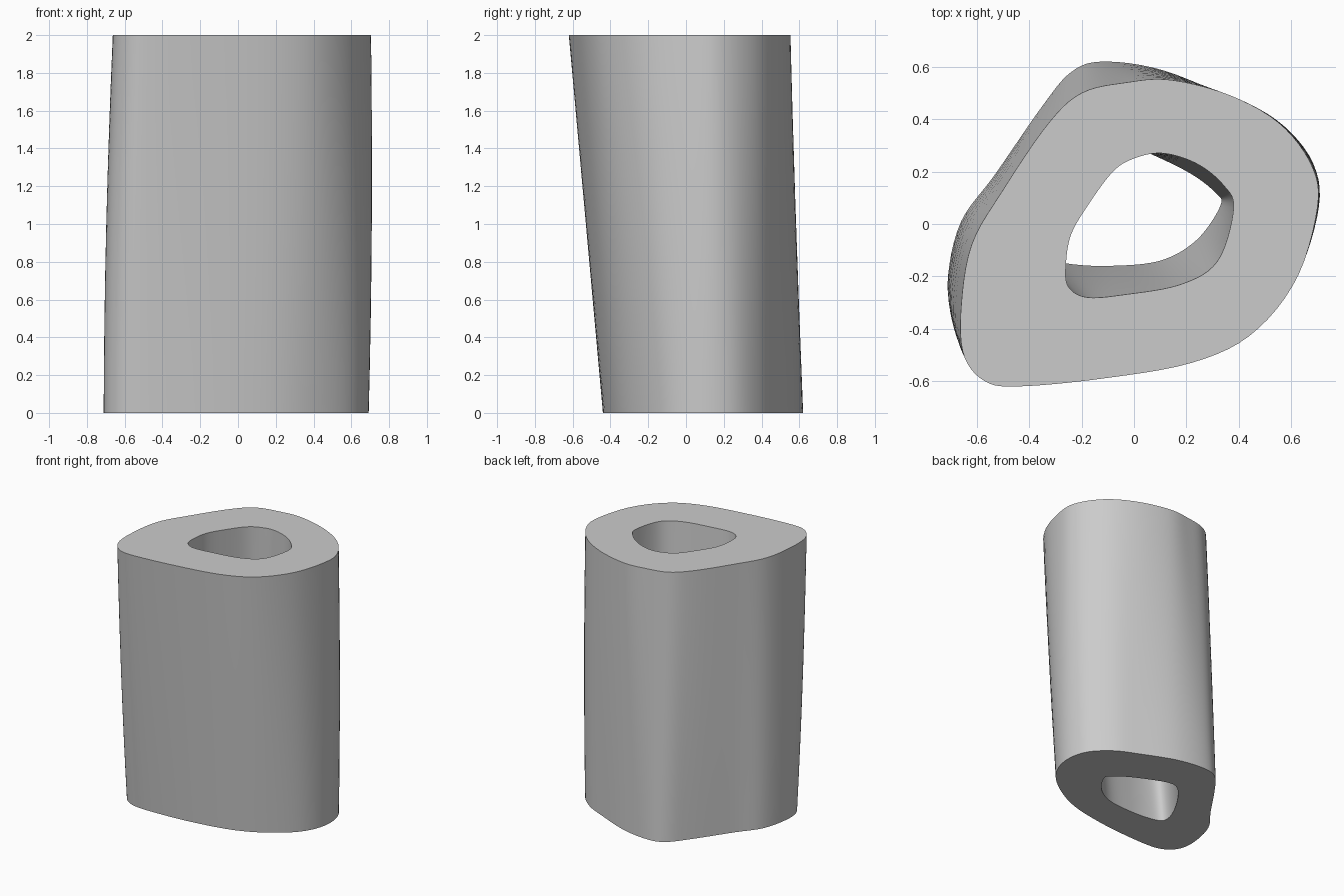
import bpy
import bmesh
import math
from mathutils import Vector

SIDES = 96      # points around each section
LEVELS = 8      # steps up the height
HEIGHT = 2.0

# Matching section outlines in hundredths, counter-clockwise from the left side
OUTER_TOP = [(70, 6), (68, 22), (56, 38), (37, 49), (14, 55), (-3, 54),
             (-20, 50), (-33, 38), (-50, 13), (-62, -8), (-66, -32), (-65, -50),
             (-57, -60), (-44, -62), (-12, -59), (22, -53), (45, -42), (62, -21)]
OUTER_BASE = [(69, 8), (66, 26), (53, 40), (35, 49), (10, 59), (-12, 62),
              (-24, 58), (-35, 45), (-53, 19), (-66, 1), (-71, -20), (-69, -34),
              (-60, -42), (-44, -44), (-10, -42), (22, -36), (45, -25), (62, -10)]
BORE_TOP = [(38, 6), (34, 15), (24, 23), (11, 27), (0, 25), (-8, 20), (-17, 8),
            (-24, -4), (-26, -16), (-25, -24), (-18, -28), (-4, -27), (18, -23), (32, -14)]
BORE_BASE = [(33, 7), (31, 12), (22, 19), (8, 26), (-5, 31), (-13, 30), (-22, 21),
             (-31, 7), (-36, -5), (-35, -12), (-26, -15), (-10, -16), (10, -14), (24, -6)]


def smooth_loop(points):
    """Sample a closed Catmull-Rom curve through the outline points."""
    count = len(points)
    result = []
    for step in range(SIDES):
        u = step * count / SIDES
        i = math.floor(u)
        t = u - i
        a, b, c, d = (Vector(points[(i + k) % count]) / 100 for k in (-1, 0, 1, 2))
        result.append(b + (c - a) * t / 2
                      + (a * 2 - b * 5 + c * 4 - d) * t ** 2 / 2
                      + (b * 3 - a - c * 3 + d) * t ** 3 / 2)
    return result


def make_rings(bm, base, top):
    """Stack rings of vertices from the base outline to the top outline."""
    base, top = smooth_loop(base), smooth_loop(top)
    rings = []
    for level in range(LEVELS + 1):
        t = level / LEVELS
        bulge = 1 + 0.06 * t * (1 - t)
        ring = []
        for low, high in zip(base, top):
            p = low.lerp(high, t)
            ring.append(bm.verts.new((p.x * bulge, p.y, HEIGHT * t)))
        rings.append(ring)
    return rings


def bridge(bm, first, second, smooth):
    """Join two rings with a band of quads."""
    for i in range(SIDES):
        j = (i + 1) % SIDES
        face = bm.faces.new((first[i], first[j], second[j], second[i]))
        face.smooth = smooth


# Hollow leaning shaft: outer wall, bore wall and two flat cut ends
bm = bmesh.new()
outer = make_rings(bm, OUTER_BASE, OUTER_TOP)
bore = make_rings(bm, BORE_BASE, BORE_TOP)
for level in range(LEVELS):
    bridge(bm, outer[level], outer[level + 1], True)
    bridge(bm, bore[level + 1], bore[level], True)
bridge(bm, outer[-1], bore[-1], False)
bridge(bm, bore[0], outer[0], False)
bmesh.ops.recalc_face_normals(bm, faces=bm.faces[:])

mesh = bpy.data.meshes.new("hollow_shaft")
bm.to_mesh(mesh)
bm.free()

# Plain grey material
grey = bpy.data.materials.new("light grey")
grey.use_nodes = True
colour = (0.6, 0.6, 0.6, 1.0)
grey.diffuse_color = colour
grey.node_tree.nodes["Principled BSDF"].inputs["Base Color"].default_value = colour
mesh.materials.append(grey)

default = bpy.data.objects.get("Cube")
if default:
    bpy.data.objects.remove(default, do_unlink=True)

shaft = bpy.data.objects.new("hollow_shaft", mesh)
bpy.context.collection.objects.link(shaft)
bpy.ops.object.select_all(action="DESELECT")
shaft.select_set(True)
bpy.context.view_layer.objects.active = shaft
bpy.ops.object.shade_smooth_by_angle(angle=math.radians(40))
